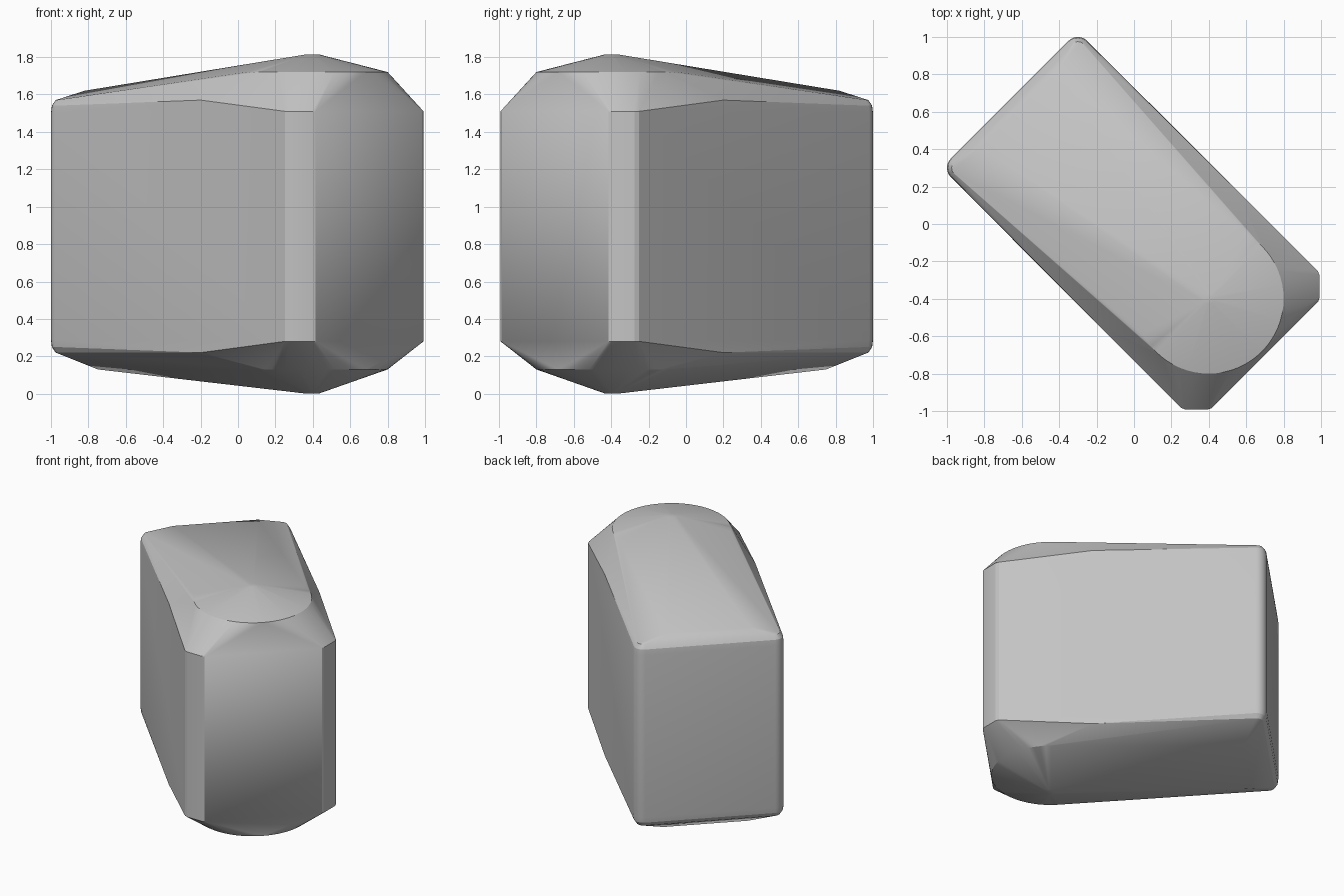
import bpy, bmesh, math

cube = bpy.data.objects.get("Cube")
if cube:
    bpy.data.objects.remove(cube, do_unlink=True)

mat = bpy.data.materials.new("plain grey")
mat.use_nodes = True
grey = (0.55, 0.55, 0.55, 1)
mat.diffuse_color = grey
mat.node_tree.nodes["Principled BSDF"].inputs["Base Color"].default_value = grey

points = []


def both(x, y, z):
    """Add a point and its twin across the block's long diagonal."""
    points.extend([(x, y, z), (-y, -x, z)])


def ring(cx, cy, radius, z, count):
    for i in range(count):
        a = math.tau * i / count
        points.append((cx + radius * math.cos(a), cy + radius * math.sin(a), z))


# Domed round caps at the head end, top and bottom
for rim, tip in ((1.72, 1.815), (0.13, 0)):
    ring(0.4, -0.4, 0.4, rim, 64)
    ring(0.4, -0.4, 0.03, tip, 12)

# Chamfered head corners with softened edges
for z in (0.28, 1.51):
    for x, y in ((0.235, -0.965), (0.25, -0.982), (0.275, -0.992),
                 (0.395, -0.992), (0.415, -0.985), (0.43, -0.97)):
        both(x, y, z)

# Shoulders along the long sides
for z in (0.22, 1.57):
    both(-0.2, -0.53, z)

# Rounded tail corners
for radius, z in ((0.07, 0.29), (0.065, 0.25), (0.045, 0.22),
                  (0.045, 1.57), (0.065, 1.54), (0.07, 1.5)):
    ring(-0.93, 0.3, radius, z, 24)
    ring(-0.3, 0.93, radius, z, 24)

# Tail ends of the sloping top and bottom
both(-0.82, 0.41, 1.62)
both(-0.75, 0.34, 0.13)

# Wrap everything in one convex skin
bm = bmesh.new()
for p in points:
    bm.verts.new(p)
result = bmesh.ops.convex_hull(bm, input=bm.verts)
loose = {g for g in result["geom_interior"] + result["geom_unused"]
         if isinstance(g, bmesh.types.BMVert)}
bmesh.ops.delete(bm, geom=list(loose), context="VERTS")
bmesh.ops.dissolve_limit(bm, angle_limit=math.radians(0.5),
                         verts=bm.verts, edges=bm.edges)
bmesh.ops.recalc_face_normals(bm, faces=bm.faces)

mesh = bpy.data.meshes.new("rounded_block")
bm.to_mesh(mesh)
bm.free()
mesh.materials.append(mat)
block = bpy.data.objects.new("rounded_block", mesh)
bpy.context.collection.objects.link(block)
bpy.context.view_layer.objects.active = block
block.select_set(True)
bpy.ops.object.shade_smooth_by_angle(angle=math.radians(20))
